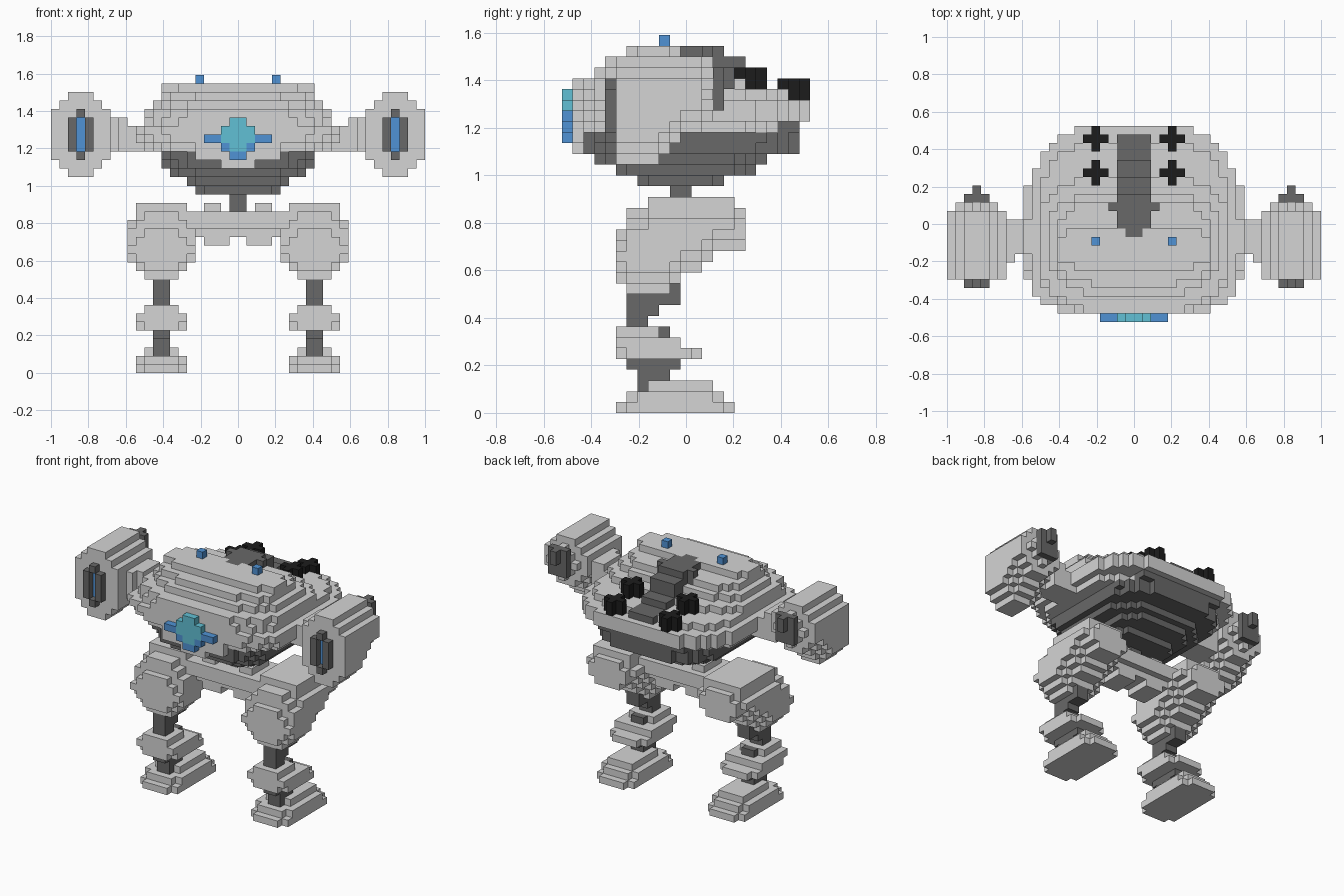
import bpy
import bmesh

if "Cube" in bpy.data.objects:
    bpy.data.objects.remove(bpy.data.objects["Cube"], do_unlink=True)

U = 2 / 44          # edge length of one cube
Y0 = 11.5           # depth offset that centres the grid

COLORS = {
    "light_grey": (0.66, 0.66, 0.66),
    "dark_grey": (0.14, 0.14, 0.14),
    "black": (0.012, 0.012, 0.012),
    "blue": (0.08, 0.29, 0.66),
    "teal": (0.12, 0.53, 0.66),
}
mats = {}
for name, rgb in COLORS.items():
    m = bpy.data.materials.new(name)
    m.use_nodes = True
    m.diffuse_color = (*rgb, 1)
    m.node_tree.nodes["Principled BSDF"].inputs["Base Color"].default_value = (*rgb, 1)
    mats[name] = m

cells = {}          # (x, y, z) -> (part, colour); later parts replace earlier ones


def put(part, color, x, y, z):
    """Fill one cell and its mirror image; color None carves it away."""
    for cx, side in ((x, "left_"), (-1 - x, "right_")):
        name = side + part[1:] if part[0] == "*" else part
        if color is None:
            cells.pop((cx, y, z), None)
        else:
            cells[cx, y, z] = (name, color)


def box(part, color, x0, x1, y0, y1, z0, z1):
    for x in range(x0, x1):
        for y in range(y0, y1):
            for z in range(z0, z1):
                put(part, color, x, y, z)


def slab(part, color, z, y0, y1, half, cx=0.0, n_front=3.5, n_back=3.5, mid=0.5):
    """One layer with a rounded, egg-like outline, widest at fraction mid."""
    cy = y0 + (y1 - y0) * mid
    for x in range(0, 23):
        for y in range(y0, y1):
            dy = y + 0.5 - cy
            n, r = (n_front, cy - y0) if dy < 0 else (n_back, y1 - cy)
            if abs((x + 0.5 - cx) / half) ** n + abs(dy / r) ** n <= 1:
                put(part, color, x, y, z)


def disc(part, color, cx, y0, y1, z0, z1, half):
    """Upright slice of a limb with stepped corners."""
    for z in range(z0, z1):
        edge = min(z - z0, z1 - 1 - z)
        w = min(half, half - 2 + edge) if half > 2 else half
        for x in range(23):
            if abs(x + 0.5 - cx) < w:
                for y in range(y0, y1):
                    put(part, color, x, y, z)


# Dark lower hull: layer height, front, back, half width
for z, y0, y1, w in ((21, 7, 15, 5), (22, 5, 18, 6.5), (23, 3, 19, 8),
                     (24, 2, 22, 9), (25, 2, 22, 9.5)):
    slab("lower_hull", "dark_grey", z, y0, y1, w, mid=0.42)
box("lower_hull", "dark_grey", 0, 7, 20, 22, 26, 27)

# Light upper hull in terraces, with a bulging front: last two are outline and widest point
for z, y0, y1, w, n, mid in ((26, 1, 20, 11.5, 2.4, 0.42), (27, 1, 23, 12.3, 3.4, 0.36),
                             (28, 1, 23, 12.3, 4.4, 0.36), (29, 1, 21, 11.5, 3.2, 0.4),
                             (30, 1, 17, 11.3, 2.6, 0.48), (31, 3, 15, 10.3, 2.6, 0.5),
                             (32, 4, 14, 9.3, 2.6, 0.5), (33, 6, 11, 9.3, 2.6, 0.5)):
    slab("upper_hull", "light_grey", z, y0, y1, w, n_front=n, mid=mid)
box("chin", "light_grey", 0, 5, 1, 3, 25, 26)
box("chin", "light_grey", 0, 2, 1, 3, 24, 25)

# Spine down the back of the hull
box("spine", "dark_grey", 0, 1, 10, 11, 33, 34)
box("spine", "dark_grey", 0, 2, 11, 15, 32, 34)
box("spine", "dark_grey", 0, 3, 13, 14, 32, 34)
box("spine", "dark_grey", 0, 2, 14, 17, 30, 33)
box("spine", "dark_grey", 0, 2, 17, 19, 29, 31)
box("spine", "dark_grey", 0, 2, 19, 22, 28, 30)

# Four cross-shaped vents
for part, y, z0, z1 in (("*front_vent", 16, 29, 32), ("*rear_vent", 20, 29, 31)):
    box(part, "black", 3, 6, y + 1, y + 2, z0, z1)
    box(part, "black", 4, 5, y, y + 3, z0, z1)

# Diamond eye and antennas
for z, w, core in ((25, 1, 0), (26, 2, 1), (27, 4, 2), (28, 2, 2), (29, 1, 1)):
    box("eye", "blue", 0, w, 0, 1, z, z + 1)
    box("eye", "teal", 0, core, 0, 1, z, z + 1)
box("*antenna", "blue", 4, 5, 9, 10, 34, 35)

# Shoulders and arms tapering up towards the back
box("*shoulder", "light_grey", 11, 13, 8, 12, 26, 29)
box("*shoulder", "light_grey", 13, 15, 8, 12, 26, 30)
box("*shoulder", "light_grey", 14, 15, 7, 12, 26, 30)
for y0, y1, z0, z1, w in ((5, 9, 23, 33, 3.5), (9, 10, 24, 33, 3.5), (10, 11, 25, 33, 3.5),
                          (11, 13, 26, 33, 3.5), (13, 14, 27, 32, 2.5)):
    disc("*arm", "light_grey", 18.5, y0, y1, z0, z1, w)
disc("*arm_tail", "dark_grey", 18.5, 14, 15, 28, 32, 1.5)
disc("*arm_tail", "dark_grey", 18.5, 15, 16, 30, 32, 0.5)
box("*arm_muzzle", "dark_grey", 17, 20, 4, 5, 26, 30)
box("*arm_muzzle", "dark_grey", 18, 19, 4, 5, 25, 31)
box("*arm_muzzle", None, 18, 19, 4, 5, 26, 30)
box("*arm_light", "blue", 18, 19, 5, 6, 26, 30)

# Neck and pelvis
for z, y0, y1 in ((16, 9, 13), (17, 8, 14), (18, 8, 14)):
    box("pelvis", "light_grey", 0, 6, y0, y1, z, z + 1)
box("pelvis", "light_grey", 2, 4, 9, 13, 19, 20)
box("pelvis", "light_grey", 1, 4, 9, 13, 15, 16)
box("neck", "dark_grey", 0, 1, 10, 12, 19, 21)

# Thighs: slanted barrels in slices, front, back, bottom, top
for y0, y1, z0, z1 in ((5, 6, 12, 17), (6, 8, 11, 19), (8, 10, 11, 20), (10, 11, 12, 20),
                       (11, 13, 13, 20), (13, 14, 14, 20), (14, 16, 15, 20), (16, 17, 15, 19)):
    disc("*thigh", "light_grey", 9, y0, y1, z0, z1, 4)
slab("*thigh", "light_grey", 19, 8, 16, 3.4, 9)

# Shins and ankles
for part, z, y0, y1 in (("*shin", 11, 10, 11), ("*shin", 10, 6, 11), ("*shin", 9, 6, 9),
                        ("*shin", 8, 6, 8), ("*shin", 7, 6, 10),
                        ("*ankle", 4, 6, 11), ("*ankle", 3, 7, 10), ("*ankle", 2, 7, 10)):
    box(part, "dark_grey", 8, 10, y0, y1, z, z + 1)

# Knee guards and feet in rounded layers
for part, z, y0, y1, w in (("*knee_guard", 7, 5, 9, 2.3), ("*knee_guard", 6, 5, 11, 3.2),
                           ("*knee_guard", 5, 5, 13, 3.2),
                           ("*foot", 2, 8, 14, 2.3), ("*foot", 1, 6, 15, 3.2),
                           ("*foot", 0, 5, 16, 3.3)):
    slab(part, "light_grey", z, y0, y1, w, 9)

# Turn each part's outer cube sides into a mesh
parts = {}
for cell, (part, color) in cells.items():
    parts.setdefault(part, []).append((cell, color))

for part, members in parts.items():
    me = bpy.data.meshes.new(part)
    bm = bmesh.new()
    slots, verts = [], {}
    for cell, color in members:
        if color not in slots:
            slots.append(color)
            me.materials.append(mats[color])
        for axis in range(3):
            for step in (0, 1):
                near = list(cell)
                near[axis] += 2 * step - 1
                if tuple(near) in cells:
                    continue
                corners = []
                for a, b in ((0, 0), (1, 0), (1, 1), (0, 1)):
                    p = list(cell)
                    p[axis] += step
                    p[(axis + 1) % 3] += a
                    p[(axis + 2) % 3] += b
                    p = tuple(p)
                    if p not in verts:
                        verts[p] = bm.verts.new((p[0] * U, (p[1] - Y0) * U, p[2] * U))
                    corners.append(verts[p])
                face = bm.faces.new(corners if step else corners[::-1])
                face.material_index = slots.index(color)
    bm.to_mesh(me)
    bm.free()
    bpy.context.collection.objects.link(bpy.data.objects.new(part, me))
